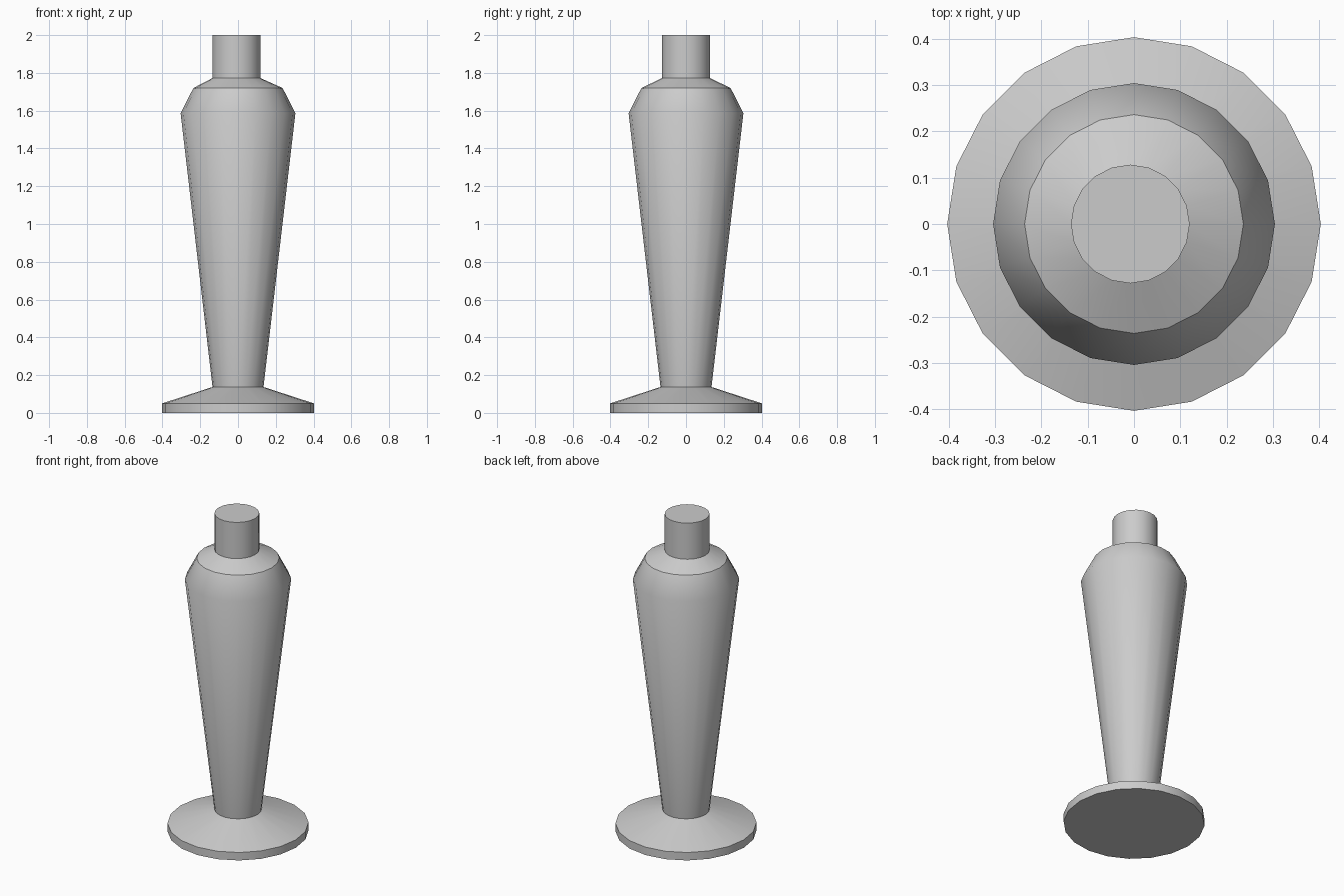
import bpy, bmesh
from math import cos, sin, tau

if "Cube" in bpy.data.objects:
    bpy.data.objects.remove(bpy.data.objects["Cube"])

SIDES = 20

# Rings from foot to neck: radius, height, x shift, crisp edge
PROFILE = [
    (0.403, 0.0, 0.0, True),
    (0.403, 0.05, 0.0, True),
    (0.135, 0.137, 0.0, True),
    (0.304, 1.587, 0.0, False),
    (0.236, 1.72, 0.0, True),
    (0.128, 1.772, -0.008, True),
    (0.128, 2.0, -0.008, True),
]

bm = bmesh.new()
rings = [[bm.verts.new((dx + r * cos(tau * i / SIDES), r * sin(tau * i / SIDES), z))
          for i in range(SIDES)] for r, z, dx, _ in PROFILE]

# Side walls
for low, high in zip(rings, rings[1:]):
    for i in range(SIDES):
        j = (i + 1) % SIDES
        bm.faces.new((low[i], low[j], high[j], high[i])).smooth = True

# Flat underside and neck cap
bm.faces.new(rings[0][::-1])
bm.faces.new(rings[-1])

# Crisp ring edges
for ring, (_, _, _, sharp) in zip(rings, PROFILE):
    for i in range(SIDES):
        bm.edges.get((ring[i], ring[(i + 1) % SIDES])).smooth = not sharp

mesh = bpy.data.meshes.new("tapered_vase")
bm.to_mesh(mesh)
bm.free()
vase = bpy.data.objects.new("tapered_vase", mesh)
bpy.context.collection.objects.link(vase)
